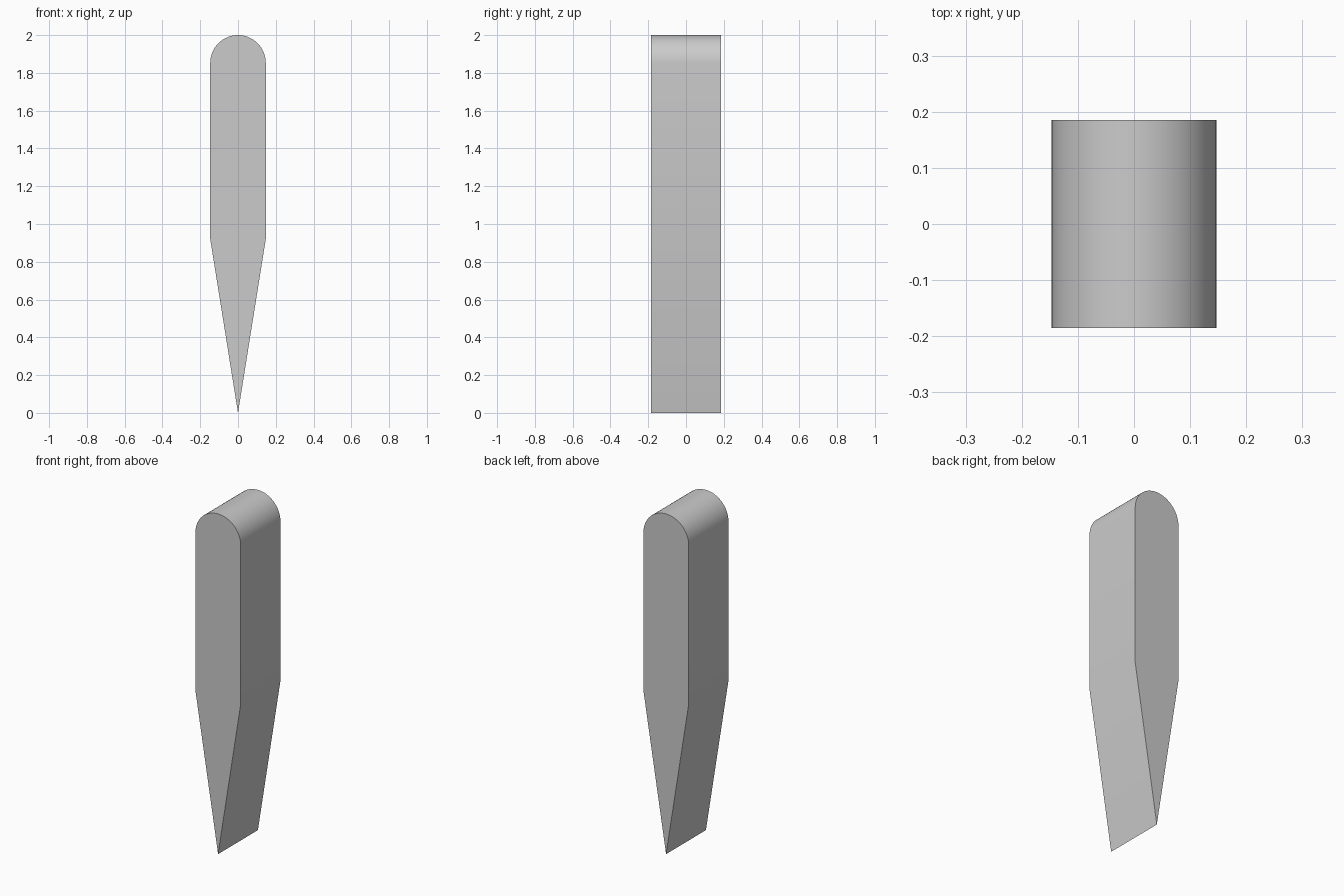
import bpy
import bmesh
from math import pi, cos, sin, radians

cube = bpy.data.objects.get("Cube")
if cube:
    bpy.data.objects.remove(cube, do_unlink=True)

HALF_WIDTH = 0.147
HALF_DEPTH = 0.185
SHOULDER = 0.92
HEIGHT = 2.0
ARC_STEPS = 32

# Plain grey material
grey = bpy.data.materials.new("light_grey")
grey.use_nodes = True
colour = (0.6, 0.6, 0.6, 1)
grey.diffuse_color = colour
grey.node_tree.nodes["Principled BSDF"].inputs["Base Color"].default_value = colour

# Outline: pointed tip, straight sides, semicircular top
arc_centre = HEIGHT - HALF_WIDTH
outline = [(0, 0), (HALF_WIDTH, SHOULDER)]
for i in range(ARC_STEPS + 1):
    a = pi * i / ARC_STEPS
    outline.append((HALF_WIDTH * cos(a), arc_centre + HALF_WIDTH * sin(a)))
outline.append((-HALF_WIDTH, SHOULDER))

# Extrude the outline from front to back
bm = bmesh.new()
front = bm.faces.new([bm.verts.new((x, -HALF_DEPTH, z)) for x, z in outline])
extruded = bmesh.ops.extrude_face_region(bm, geom=[front], use_keep_orig=True)
back = [v for v in extruded["geom"] if isinstance(v, bmesh.types.BMVert)]
bmesh.ops.translate(bm, verts=back, vec=(0, 2 * HALF_DEPTH, 0))
bmesh.ops.recalc_face_normals(bm, faces=bm.faces)
mesh = bpy.data.meshes.new("pointed_peg")
bm.to_mesh(mesh)
bm.free()
mesh.materials.append(grey)

peg = bpy.data.objects.new("pointed_peg", mesh)
bpy.context.collection.objects.link(peg)

# Smooth the rounded top, keep the cap edges and tip sharp
bpy.ops.object.select_all(action="DESELECT")
peg.select_set(True)
bpy.context.view_layer.objects.active = peg
bpy.ops.object.shade_smooth_by_angle(angle=radians(15))
